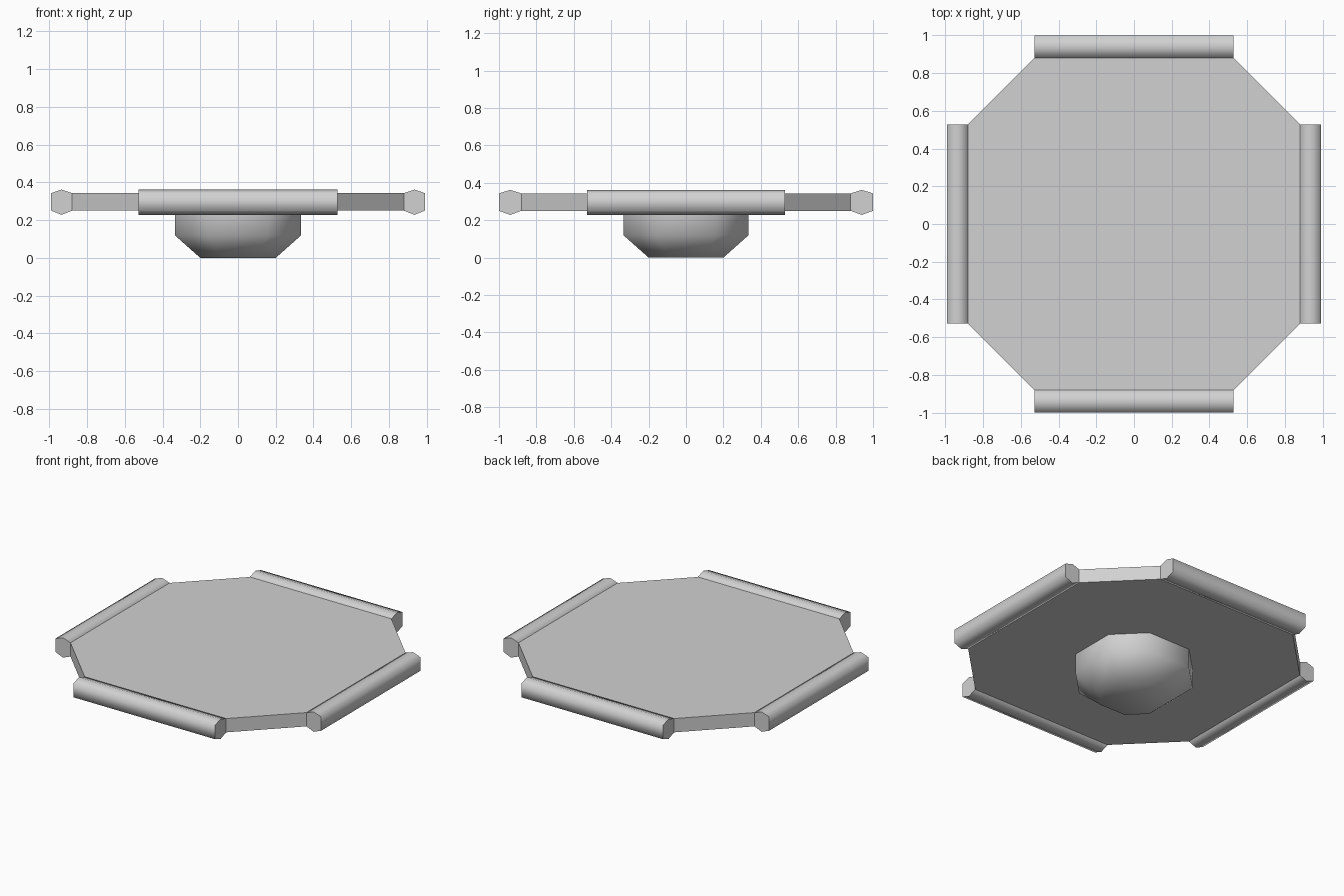
import bpy
import bmesh
import math
from mathutils import Matrix

if "Cube" in bpy.data.objects:
    bpy.data.objects.remove(bpy.data.objects["Cube"])

grey = bpy.data.materials.new("light_grey")
grey.use_nodes = True
COLOUR = (0.64, 0.64, 0.64, 1)
grey.diffuse_color = COLOUR
grey.node_tree.nodes["Principled BSDF"].inputs["Base Color"].default_value = COLOUR

REACH, HALF = 0.88, 0.528      # plate half width and half side length
LOW, HIGH = 0.25, 0.343        # plate underside and top


def finish(bm, name, angle=None):
    bmesh.ops.recalc_face_normals(bm, faces=bm.faces)
    mesh = bpy.data.meshes.new(name)
    bm.to_mesh(mesh)
    bm.free()
    mesh.materials.append(grey)
    obj = bpy.data.objects.new(name, mesh)
    bpy.context.collection.objects.link(obj)
    if angle:
        bpy.ops.object.select_all(action="DESELECT")
        obj.select_set(True)
        bpy.context.view_layer.objects.active = obj
        bpy.ops.object.shade_smooth_by_angle(angle=math.radians(angle))
    return obj


def octagon(reach, half):
    quarter = [(reach, -half), (reach, half)]
    points = []
    for x, y in quarter:
        points.append((x, y))
    for turn in range(3):
        quarter = [(-y, x) for x, y in quarter]
        points += quarter
    return points


def loft(bm, rings):
    """Join stacked closed rings and cap both ends."""
    loops = [[bm.verts.new(p) for p in ring] for ring in rings]
    count = len(loops[0])
    for a, b in zip(loops, loops[1:]):
        for i in range(count):
            j = (i + 1) % count
            bm.faces.new((a[i], a[j], b[j], b[i]))
    bm.faces.new(loops[0])
    bm.faces.new(loops[-1])


# Flat eight-sided plate
bm = bmesh.new()
loft(bm, [[(x, y, z) for x, y in octagon(REACH, HALF)] for z in (LOW, HIGH)])
finish(bm, "plate")

# Rounded six-sided rails on the four straight edges
for index, (name, outer) in enumerate((("left_rail", 0.99), ("back_rail", 1.0),
                                       ("right_rail", 0.99), ("front_rail", 1.0))):
    middle = (REACH + outer) / 2
    profile = [(REACH, LOW), (middle, 0.228), (outer, LOW),
               (outer, HIGH), (middle, 0.362), (REACH, HIGH)]
    bm = bmesh.new()
    loft(bm, [[(x, y, z) for x, z in profile] for y in (-HALF, HALF)])
    bmesh.ops.rotate(bm, verts=bm.verts, matrix=Matrix.Rotation(index * math.pi / 2, 3, "Z"))
    finish(bm, name, 80)

# Tapered foot beneath the plate
bm = bmesh.new()
loft(bm, [[(x, y, z) for x, y in octagon(r, r * 0.47)]
          for r, z in ((0.2, 0), (0.335, 0.12), (0.335, LOW))])
finish(bm, "foot", 60)
